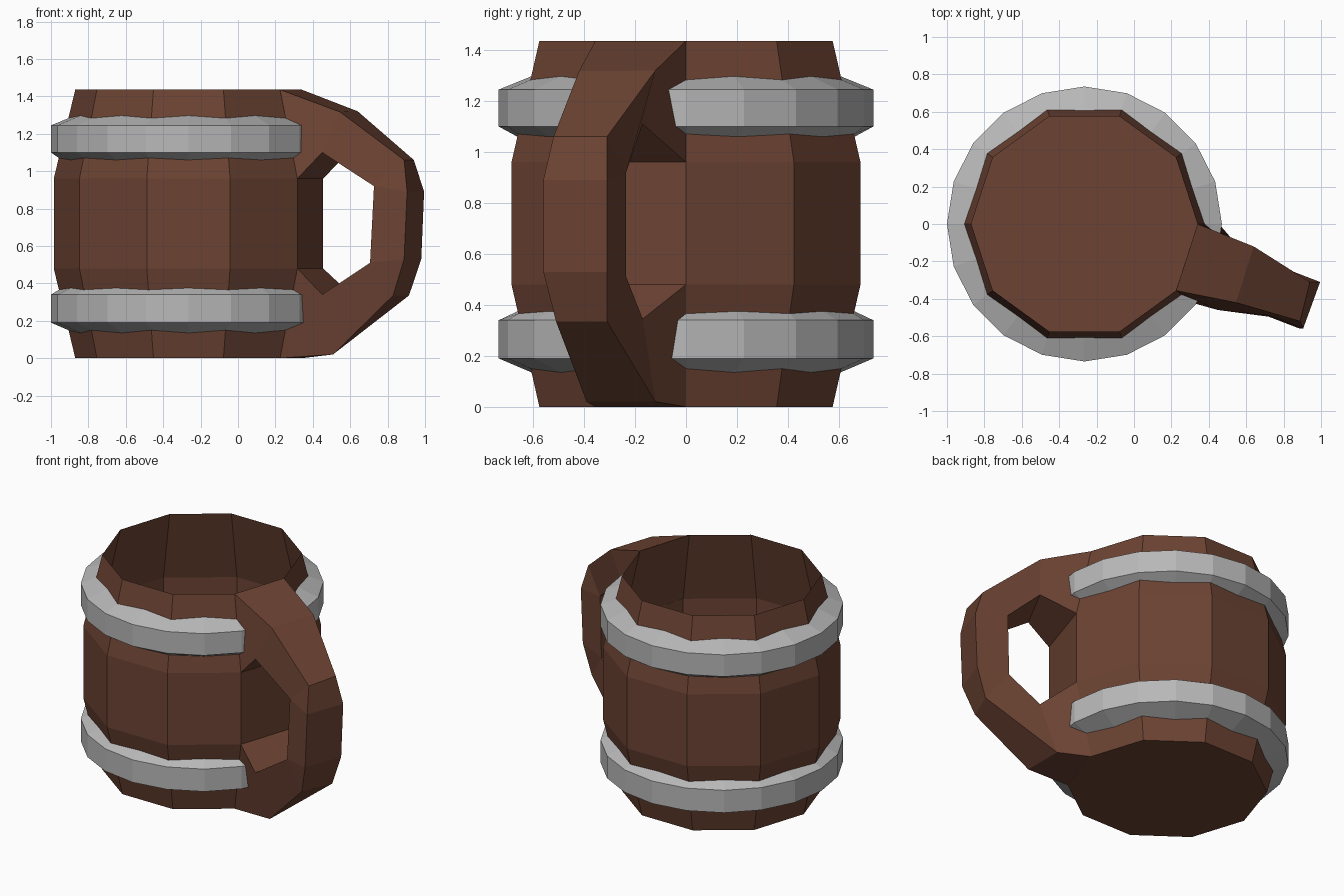
import bpy, bmesh, math

if "Cube" in bpy.data.objects:
    bpy.data.objects.remove(bpy.data.objects["Cube"])

CENTRE_X = -0.265
HEIGHT = 1.436
RIM, BELLY = 0.605, 0.72
LOW, HIGH = 0.48, 0.96
STAVES = 10


def material(name, colour):
    mat = bpy.data.materials.new(name)
    mat.use_nodes = True
    mat.diffuse_color = (*colour, 1)
    mat.node_tree.nodes["Principled BSDF"].inputs["Base Color"].default_value = (*colour, 1)
    return mat


wood = material("brown wood", (0.15, 0.056, 0.033))
metal = material("grey metal", (0.48, 0.48, 0.48))


def finish(name, bm, mat):
    bmesh.ops.recalc_face_normals(bm, faces=bm.faces)
    mesh = bpy.data.meshes.new(name)
    bm.to_mesh(mesh)
    bm.free()
    mesh.materials.append(mat)
    obj = bpy.data.objects.new(name, mesh)
    bpy.context.collection.objects.link(obj)
    return obj


def loop(bm, count, point):
    """One ring of vertices; point(i) gives radius and height."""
    verts = []
    for i in range(count):
        r, z = point(i)
        a = math.tau * i / count
        verts.append(bm.verts.new((CENTRE_X + r * math.cos(a), r * math.sin(a), z)))
    return verts


def bridge(bm, a, b):
    n = len(a)
    for i in range(n):
        j = (i + 1) % n
        bm.faces.new((a[i], a[j], b[j], b[i]))


def stave_radius(z):
    if z < LOW:
        return RIM + (BELLY - RIM) * z / LOW
    if z > HIGH:
        return BELLY + (RIM - BELLY) * (z - HIGH) / (HEIGHT - HIGH)
    return BELLY


# Barrel body: open thin shell with a floor
bm = bmesh.new()
levels = [loop(bm, STAVES, lambda i, z=z: (stave_radius(z), z)) for z in (0, LOW, HIGH, HEIGHT)]
for a, b in zip(levels, levels[1:]):
    bridge(bm, a, b)
bm.faces.new(levels[0])
finish("barrel_body", bm, wood)


# Metal hoops: chamfered bands whose edges follow the staves
def hoop(name, bottom, top, chamfer_bottom, chamfer_top):
    bm = bmesh.new()

    def edge(z, outer_z):
        def point(i):
            if i % 2:
                return stave_radius(z) * math.cos(math.pi / STAVES), z
            zz = z + (outer_z - z) * 0.27
            return stave_radius(zz), zz
        return point

    rings = [loop(bm, 2 * STAVES, edge(bottom, chamfer_bottom)),
             loop(bm, 2 * STAVES, lambda i: (0.735, chamfer_bottom)),
             loop(bm, 2 * STAVES, lambda i: (0.735, chamfer_top)),
             loop(bm, 2 * STAVES, edge(top, chamfer_top))]
    for a, b in zip(rings, rings[1:]):
        bridge(bm, a, b)
    finish(name, bm, metal)


hoop("lower_hoop", 0.135, 0.375, 0.19, 0.34)
hoop("upper_hoop", 1.06, 1.297, 1.10, 1.245)

# Handle: outer and inner paths, each with a back and a front edge
outer_back = [(.34, 0, HEIGHT), (.64, -.12, 1.32), (.94, -.31, 1.06), (.995, -.31, .89),
              (.98, -.31, .53), (.914, -.31, .335), (.508, -.12, .02), (.34, 0, 0)]
outer_front = [(.225, -.356, HEIGHT), (.545, -.42, 1.317), (.888, -.52, 1.06), (.904, -.56, .89),
               (.888, -.56, .53), (.829, -.51, .335), (.508, -.39, .02), (.225, -.356, 0)]
inner_back = [(.455, 0, HIGH), (.6, -.17, 1.11), (.8, -.235, .92),
              (.79, -.235, .51), (.6, -.17, .345), (.455, 0, LOW)]
inner_front = [(.317, -.423, HIGH), (.45, -.46, 1.1), (.727, -.49, .92),
               (.706, -.49, .51), (.45, -.46, .34), (.317, -.423, LOW)]
pairing = [0, 1, 2, 2, 3, 3, 4, 5]

bm = bmesh.new()
ob, of, ib, inf = [[bm.verts.new(p) for p in path]
                   for path in (outer_back, outer_front, inner_back, inner_front)]
for left, right in ((ob, of), (ib, inf)):
    for i in range(len(left) - 1):
        bm.faces.new((left[i], left[i + 1], right[i + 1], right[i]))
for out, inn in ((ob, ib), (of, inf)):
    for i in range(len(out) - 1):
        a, b = pairing[i], pairing[i + 1]
        corners = [out[i], out[i + 1], inn[b]]
        if a != b:
            corners.append(inn[a])
        bm.faces.new(corners)
finish("handle", bm, wood)
